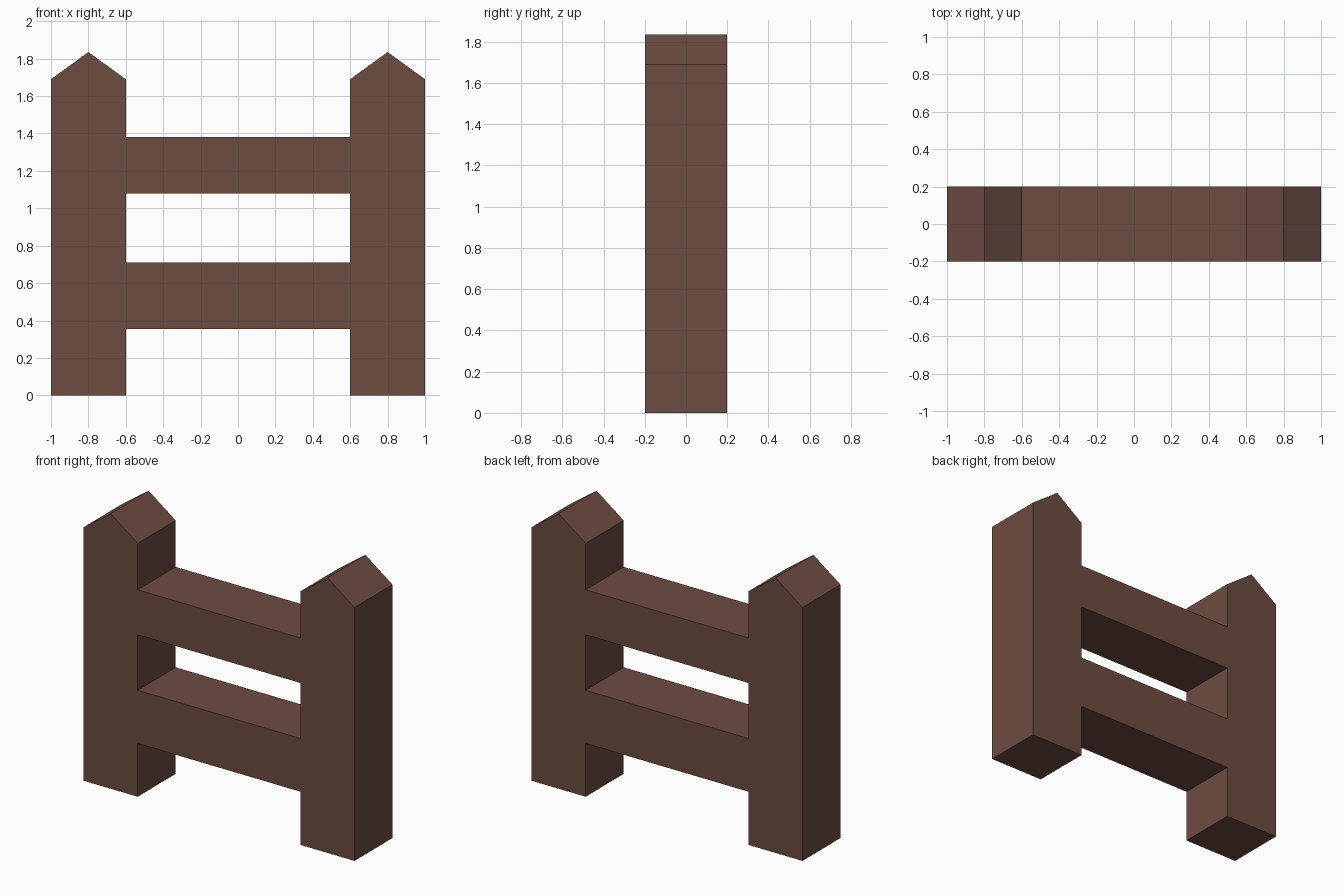
import bpy
from math import pi

if "Cube" in bpy.data.objects:
    bpy.data.objects.remove(bpy.data.objects["Cube"])

DEPTH = 0.4
POST_OUT, POST_MID, POST_IN = 1.0, 0.8, 0.6
EAVE, PEAK = 1.69, 1.835
LOW_RAIL = (0.355, 0.71)
TOP_RAIL = (1.08, 1.38)


def add_loop(curve, points):
    spline = curve.splines.new('POLY')
    spline.points.add(len(points) - 1)
    for p, (x, z) in zip(spline.points, points):
        p.co = (x, z, 0, 1)
    spline.use_cyclic_u = True


def mirrored(half):
    # Close a right-hand half outline with its mirror image
    return half + [(-x, z) for x, z in reversed(half)]


curve = bpy.data.curves.new("fence_profile", 'CURVE')
curve.dimensions = '2D'
curve.fill_mode = 'BOTH'
curve.extrude = DEPTH / 2

# Outer silhouette: two pointed posts joined by the rails
add_loop(curve, mirrored([
    (POST_IN, LOW_RAIL[0]), (POST_IN, 0), (POST_OUT, 0), (POST_OUT, EAVE),
    (POST_MID, PEAK), (POST_IN, EAVE), (POST_IN, TOP_RAIL[1])]))

# Opening between the two rails
add_loop(curve, mirrored([(POST_IN, LOW_RAIL[1]), (POST_IN, TOP_RAIL[0])]))

# Extruded solid, stood upright
fence = bpy.data.objects.new("fence", curve)
bpy.context.collection.objects.link(fence)
fence.rotation_euler.x = pi / 2
bpy.context.view_layer.objects.active = fence
fence.select_set(True)
bpy.ops.object.convert(target='MESH')
fence = bpy.context.object
fence.name = "fence"
bpy.ops.object.transform_apply(location=False, rotation=True, scale=False)
bpy.ops.object.shade_flat()

# Brown wood
wood = bpy.data.materials.new("brown_wood")
wood.diffuse_color = (0.153, 0.072, 0.053, 1)
wood.use_nodes = True
wood.node_tree.nodes["Principled BSDF"].inputs["Base Color"].default_value = wood.diffuse_color
fence.data.materials.clear()
fence.data.materials.append(wood)
